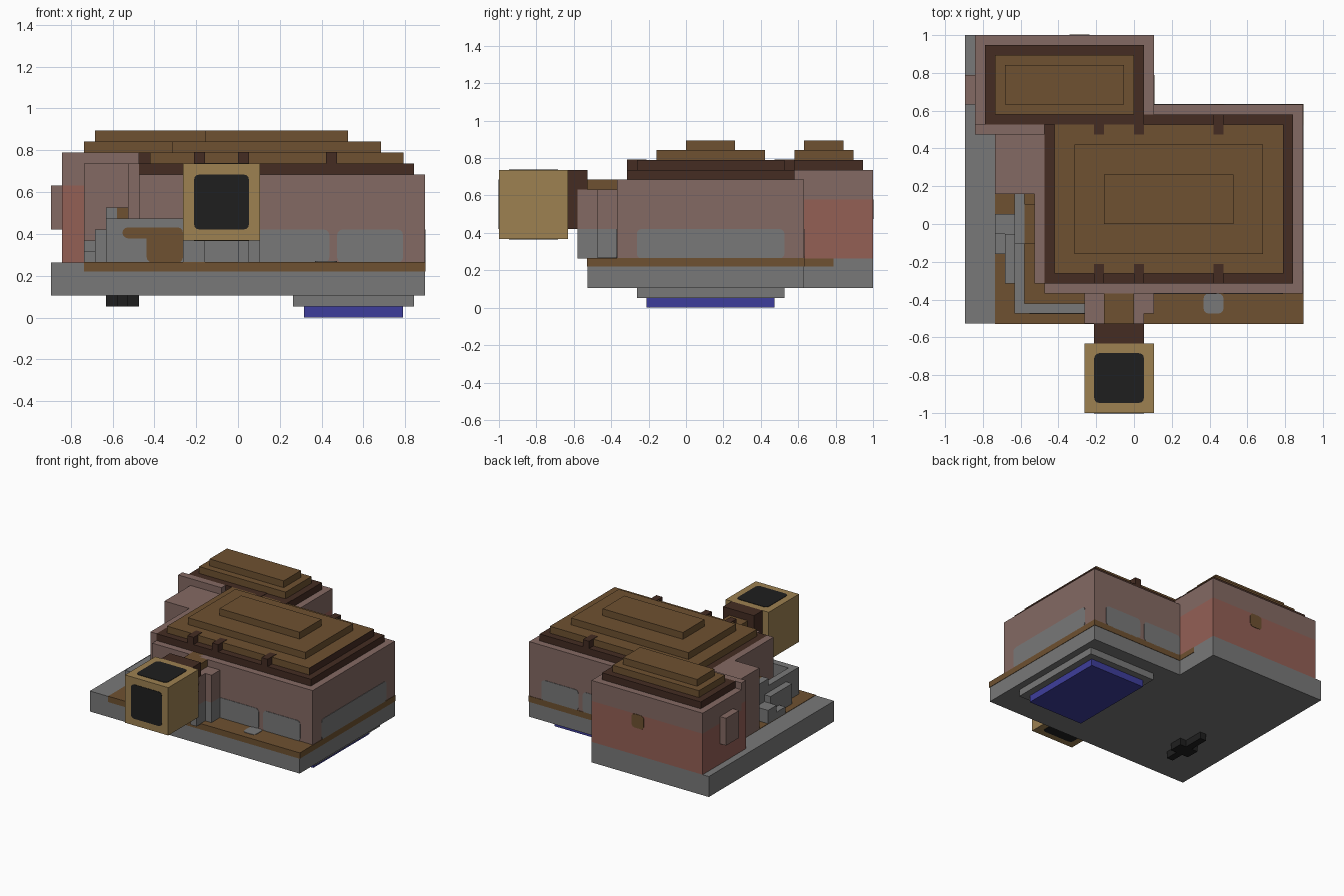
import bpy
import bmesh

cube = bpy.data.objects.get("Cube")
if cube:
    bpy.data.objects.remove(cube, do_unlink=True)

U = 1 / 19   # one block of the building grid
T = 0.06     # thickness of painted plates, in blocks


def material(name, rgb):
    mat = bpy.data.materials.new(name)
    col = [(c / 255) ** 2.2 for c in rgb] + [1]
    mat.diffuse_color = col
    mat.use_nodes = True
    for node in mat.node_tree.nodes:
        if node.type == 'BSDF_PRINCIPLED':
            node.inputs["Base Color"].default_value = col
            node.inputs["Roughness"].default_value = 0.9
    return mat


STONE = material("stone_grey", (120, 120, 120))
WOOD = material("roof_brown", (110, 82, 52))
DARK = material("dark_brown", (70, 48, 39))
WALL = material("mauve_wall", (131, 105, 99))
BRICK = material("brick_red", (146, 96, 86))
TAN = material("tan", (156, 128, 82))
BLACK = material("black", (36, 36, 36))
BLUE = material("blue", (64, 64, 155))


def box(name, mat, x, y, z, round_axis=None):
    """Box given by block ranges, with optional rounded corners along one axis."""
    bm = bmesh.new()
    bmesh.ops.create_cube(bm, size=1)
    spans = (x, y, z)
    for v in bm.verts:
        v.co = [(s[0] if c < 0 else s[1]) * U for c, s in zip(v.co, spans)]
    if round_axis is not None:
        edges = [e for e in bm.edges
                 if abs((e.verts[0].co - e.verts[1].co)[round_axis]) > 1e-5]
        bmesh.ops.bevel(bm, geom=edges, offset=0.5 * U, segments=3,
                        profile=0.5, affect='EDGES')
    mesh = bpy.data.meshes.new(name)
    bm.to_mesh(mesh)
    bm.free()
    mesh.materials.append(mat)
    obj = bpy.data.objects.new(name, mesh)
    bpy.context.collection.objects.link(obj)
    return obj


def stepped_roof(name, x, y, z, insets):
    """Dark rim with shrinking brown slabs on top."""
    box(name + "_rim", DARK, x, y, (z, z + 1))
    for i, (dx, dy0, dy1) in enumerate(insets, 1):
        box(f"{name}_step_{i}", WOOD, (x[0] + dx, x[1] - dx),
            (y[0] + dy0, y[1] - dy1), (z + i, z + i + 1))


# Foundation and brown floor band
box("foundation", STONE, (-17, 17), (-10, 12), (2, 5))
box("rear_foundation", STONE, (-17, 2), (12, 19), (2, 5))
box("floor_slab", WOOD, (-14, 17 + T), (-10 - T, 12 + T), (4.2, 5 + T))
box("floor_band_return", WOOD, (0, 2 + T), (12, 15), (4.2, 5))
box("paving_patch", STONE, (7, 9), (-9, -7), (5, 5 + 2 * T), 2)

# Underside
box("underside_plinth", STONE, (5, 16), (-5, 10), (1, 2))
box("underside_panel", BLUE, (6, 15), (-4, 9), (0, 1))
box("underside_fitting_stem", BLACK, (-11, -10), (-5, 2), (1, 2))
box("underside_fitting_cross", BLACK, (-12, -9), (-3, -1), (1, 2))

# Main hall
box("main_hall", WALL, (-9, 17), (-7, 12), (5, 13))
box("side_wall", WALL, (-10, -9), (-6, 3), (5, 14))
box("side_annex", WALL, (-14, -9), (3, 9), (5, 14))
stepped_roof("main_roof", (-9, 16), (-6, 11), 13,
             [(1, 1, 1), (3, 3, 3), (6, 6, 6)])
box("roof_end_trim", DARK, (15, 15 + T), (-5, 10), (14, 15))
for i, x in enumerate((-4, 0, 8), 1):
    box(f"front_roof_stud_{i}", DARK, (x, x + 1), (-6, -4), (14, 15 + T))
    box(f"back_roof_stud_{i}", DARK, (x, x + 1), (9, 11), (14, 15 + T))

# Grey painted panels on the hall
for i, span in enumerate(((1, 8.3), (9, 15)), 1):
    box(f"front_panel_{i}", STONE, span, (-7 - T, -7), (5, 8), 1)
    box(f"back_panel_{i}", STONE, (max(span[0], 2), span[1]), (12, 12 + T), (5, 8), 1)
box("end_panel", STONE, (17, 17 + T), (-5, 10), (5, 8), 0)

# Rear wing: brick below, plaster above
box("rear_wing_lower", BRICK, (-16, 2), (10, 19), (5, 11))
box("rear_wing_upper", WALL, (-16, 2), (10, 19), (11, 14))
stepped_roof("rear_roof", (-15, 1), (10, 18), 14, [(1, 1, 1), (2, 2, 2)])
box("parapet_brick", BRICK, (-16, -14), (9, 10), (5, 12))
box("parapet_top", WALL, (-16, -14), (9, 10), (12, 15))
box("parapet_inner", WALL, (-14, -9), (9, 10), (5, 15))
box("side_box", WALL, (-17, -16), (12, 15), (8, 12))
box("back_patch", WOOD, (-6.5, -4.5), (19, 19 + T), (9, 11), 1)

# Porch
box("porch_core", STONE, (-3, 0), (-9, -7), (5, 12))
box("porch_roof", WOOD, (-3, 0), (-10, -6), (12, 13))
for name, x, y in (("left_pillar", (-5, -3), (-10, -7)),
                   ("right_front_pillar", (0, 1), (-11, -7)),
                   ("right_rear_pillar", (1, 2), (-9, -7))):
    box(name + "_foot", STONE, x, y, (5, 8))
    box(name, WALL, x, y, (8, 12))

# Hanging cube sign
box("sign_arm", DARK, (-4, 1), (-12, -10), (8, 14))
box("sign_cube", TAN, (-5, 2), (-19, -12), (7, 14))
box("sign_front_panel", BLACK, (-4, 1), (-19 - T, -19), (8, 13), 1)
box("sign_top_panel", BLACK, (-4, 1), (-18, -13), (14, 14 + T), 2)
box("sign_bottom_panel", BLACK, (-4, 1), (-18, -13), (7 - T, 7), 2)

# Low stone wall and rubble beside the hall
box("low_wall_front", STONE, (-12, -5), (-9, -8), (5, 9))
box("low_wall_opening", WOOD, (-8.3, -5), (-9 - T, -9), (5, 8.2), 1)
box("low_wall_opening_top", WOOD, (-10.5, -7), (-9 - T, -9), (7.2, 8.2), 1)
box("low_wall_side", STONE, (-12, -11), (-8, -2), (5, 9))
box("low_wall_back", STONE, (-12, -11), (-2, 3), (5, 10))
box("low_wall_filling", WOOD, (-11, -10), (-2, 2), (5, 10))
box("rubble_step", STONE, (-13, -12), (-6, -1), (5, 8))
box("rubble_block", STONE, (-14, -12), (-1, 1), (5, 7))
box("rubble_corner", STONE, (-14, -13), (-3, -1), (5, 6))
